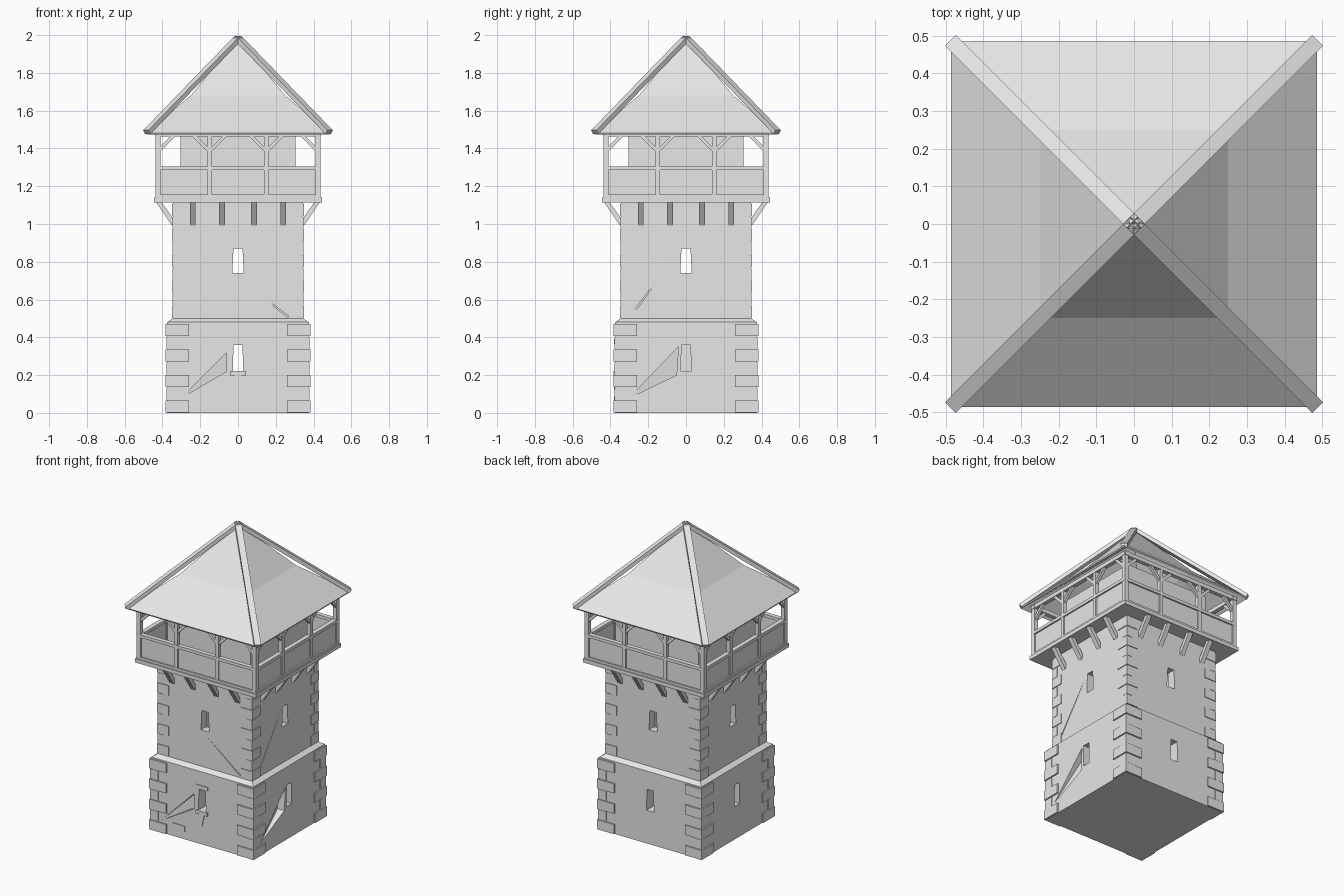
import bpy, bmesh
from math import pi
from mathutils import Matrix, Vector

if "Cube" in bpy.data.objects:
    bpy.data.objects.remove(bpy.data.objects["Cube"])

grey = bpy.data.materials.new("pale_grey")
grey.use_nodes = True
grey.diffuse_color = (0.8, 0.8, 0.8, 1)
grey.node_tree.nodes["Principled BSDF"].inputs["Base Color"].default_value = (0.8, 0.8, 0.8, 1)

# Four sides: 0 front, 1 left, 2 back, 3 right
SIDES = [Matrix.Rotation(k * pi / 2, 4, 'Z') for k in range(4)]


def finish(name, bm):
    bmesh.ops.recalc_face_normals(bm, faces=bm.faces)
    mesh = bpy.data.meshes.new(name)
    bm.to_mesh(mesh)
    bm.free()
    mesh.materials.append(grey)
    ob = bpy.data.objects.new(name, mesh)
    bpy.context.collection.objects.link(ob)
    return ob


def box(bm, lo, hi, turn=Matrix()):
    lo, hi = Vector(lo), Vector(hi)
    m = turn @ Matrix.Translation((lo + hi) / 2) @ Matrix.Diagonal((*(hi - lo), 1))
    bmesh.ops.create_cube(bm, size=1, matrix=m)


def beam(bm, a, b, width, height, turn=Matrix()):
    a, b = Vector(a), Vector(b)
    d = b - a
    m = Matrix.Translation((a + b) / 2) @ d.to_track_quat('Y', 'Z').to_matrix().to_4x4()
    bmesh.ops.create_cube(bm, size=1, matrix=turn @ m @ Matrix.Diagonal((width, d.length, height, 1)))


def square_rings(bm, rings, cap=True):
    """Loft squares given as (half width, height)."""
    loops = [[bm.verts.new((x * h, y * h, z)) for x, y in ((-1, -1), (1, -1), (1, 1), (-1, 1))]
             for h, z in rings]
    for a, b in zip(loops, loops[1:]):
        for i in range(4):
            j = (i + 1) % 4
            bm.faces.new((a[i], a[j], b[j], b[i]))
    if cap:
        bm.faces.new(loops[0][::-1])
        bm.faces.new(loops[-1])


def prism(bm, outline, front, depths, turn):
    """Cutter from an outline (u, z) on a wall, with its own depth at each point."""
    out = [bm.verts.new(turn @ Vector((u, -front - 0.03, z))) for u, z in outline]
    back = [bm.verts.new(turn @ Vector((u, -front + d, z))) for (u, z), d in zip(outline, depths)]
    bmesh.ops.convex_hull(bm, input=out + back)


cutters = []


def cutter(outline, front, depths, turn):
    bm = bmesh.new()
    prism(bm, outline, front, depths, turn)
    cutters.append(finish("cutter", bm))


# Stone tower body with a sloped ledge
bm = bmesh.new()
square_rings(bm, [(0.375, 0), (0.375, 0.48), (0.345, 0.5), (0.345, 1.12)])
tower = finish("tower_walls", bm)

# Hollow inside
bm = bmesh.new()
box(bm, (-0.29, -0.29, 0.02), (0.29, 0.29, 1.1))
cutters.append(finish("cutter", bm))

# Window openings, tapering toward the top
for k, turn in enumerate(SIDES):
    low = 0.045 if k == 3 else 0.12
    cutter([(-0.027, 0.22), (0.027, 0.22), (0.024, 0.36), (-0.024, 0.36)], 0.375, [low] * 4, turn)
    cutter([(-0.03, 0.74), (0.03, 0.74), (0.024, 0.87), (-0.024, 0.87)], 0.345, [0.1] * 4, turn)

# Worn hollows and cracks on two walls
cutter([(-0.3, 0.08), (-0.06, 0.22), (-0.06, 0.32)], 0.375, [0.0, 0.05, 0.05], SIDES[0])
cutter([(-0.3, 0.08), (-0.05, 0.2), (-0.04, 0.35)], 0.375, [0.0, 0.05, 0.05], SIDES[1])
cutter([(0.01, 0.71), (0.27, 0.5), (0.27, 0.51)], 0.345, [0.0, 0.012, 0.012], SIDES[0])
cutter([(-0.035, 0.86), (-0.27, 0.55), (-0.26, 0.55)], 0.345, [0.0, 0.012, 0.012], SIDES[1])

for c in cutters:
    mod = tower.modifiers.new("cut", 'BOOLEAN')
    mod.operation, mod.solver, mod.object = 'DIFFERENCE', 'EXACT', c
carved = bpy.data.meshes.new_from_object(tower.evaluated_get(bpy.context.evaluated_depsgraph_get()))
tower.modifiers.clear()
tower.data = carved
for c in cutters:
    bpy.data.objects.remove(c)

# Corner stones, long and short by turns
bm = bmesh.new()
for turn in SIDES:
    for half, proud, start, step, count, long, short in (
            (0.375, 0.009, 0.0, 0.0675, 7, 0.115, 0.055),
            (0.345, 0.005, 0.5, 0.0675, 9, 0.08, 0.04)):
        for i in range(count):
            size = long if i % 2 == 0 else short
            edge = half + (proud if i % 2 == 0 else proud * 0.5)
            z = start + i * step
            box(bm, (half - size, -edge, z + 0.002), (edge, -half + 0.03, z + step - 0.002), turn)
            box(bm, (half - 0.03, -edge, z + 0.002), (edge, -half + size, z + step - 0.002), turn)
finish("corner_stones", bm)

# Front window lintel, sill and small stone
bm = bmesh.new()
box(bm, (-0.042, -0.38, 0.365), (0.042, -0.36, 0.39))
box(bm, (-0.042, -0.383, 0.198), (0.042, -0.36, 0.222))
box(bm, (-0.215, -0.38, 0.05), (-0.125, -0.36, 0.088))
prism(bm, [(-0.018, 0.198), (0.018, 0.198), (0.0, 0.12)], 0.35, [0.01] * 3, Matrix())
finish("front_window_stones", bm)

# Slanted brackets below the gallery
bm = bmesh.new()
for turn in SIDES:
    for u in (-0.24, -0.085, 0.085, 0.24):
        beam(bm, (u, -0.34, 1.0), (u, -0.425, 1.125), 0.03, 0.025, turn)
finish("gallery_brackets", bm)

# Gallery floor
bm = bmesh.new()
box(bm, (-0.445, -0.445, 1.115), (0.445, 0.445, 1.14))
finish("gallery_floor", bm)

# Upper room
bm = bmesh.new()
square_rings(bm, [(0.305, 1.13), (0.305, 1.5)])
finish("upper_room", bm)

# Railing panels, rails, posts, top plates and braces
panels, frame = bmesh.new(), bmesh.new()
for turn in SIDES:
    box(panels, (-0.425, -0.428, 1.14), (0.425, -0.416, 1.3), turn)
    box(frame, (-0.438, -0.438, 1.285), (0.438, -0.408, 1.305), turn)
    box(frame, (-0.438, -0.438, 1.135), (0.438, -0.41, 1.155), turn)
    box(frame, (-0.44, -0.437, 1.462), (0.44, -0.41, 1.488), turn)
    box(frame, (-0.437, -0.437, 1.13), (-0.41, -0.41, 1.48), turn)
    for u in (-0.15, 0.15):
        box(frame, (u - 0.012, -0.436, 1.13), (u + 0.012, -0.411, 1.48), turn)
    for u, ways in ((-0.424, (1,)), (-0.15, (-1, 1)), (0.15, (-1, 1)), (0.424, (-1,))):
        for way in ways:
            beam(frame, (u, -0.424, 1.385), (u + way * 0.09, -0.424, 1.475), 0.018, 0.018, turn)
finish("railing_panels", panels)
finish("gallery_frame", frame)

# Roof shell, steeper near the peak
bm = bmesh.new()
square_rings(bm, [(0.487, 1.483), (0.25, 1.68), (0.002, 1.98)], cap=False)
roof = finish("roof", bm)
shell = roof.modifiers.new("thickness", 'SOLIDIFY')
shell.thickness = 0.01
shell.offset = -1

# Straight hip beams along the roof corners
bm = bmesh.new()
for turn in SIDES:
    beam(bm, (0.483, -0.483, 1.487), (0, 0, 1.985), 0.04, 0.024, turn)
finish("hip_beams", bm)
